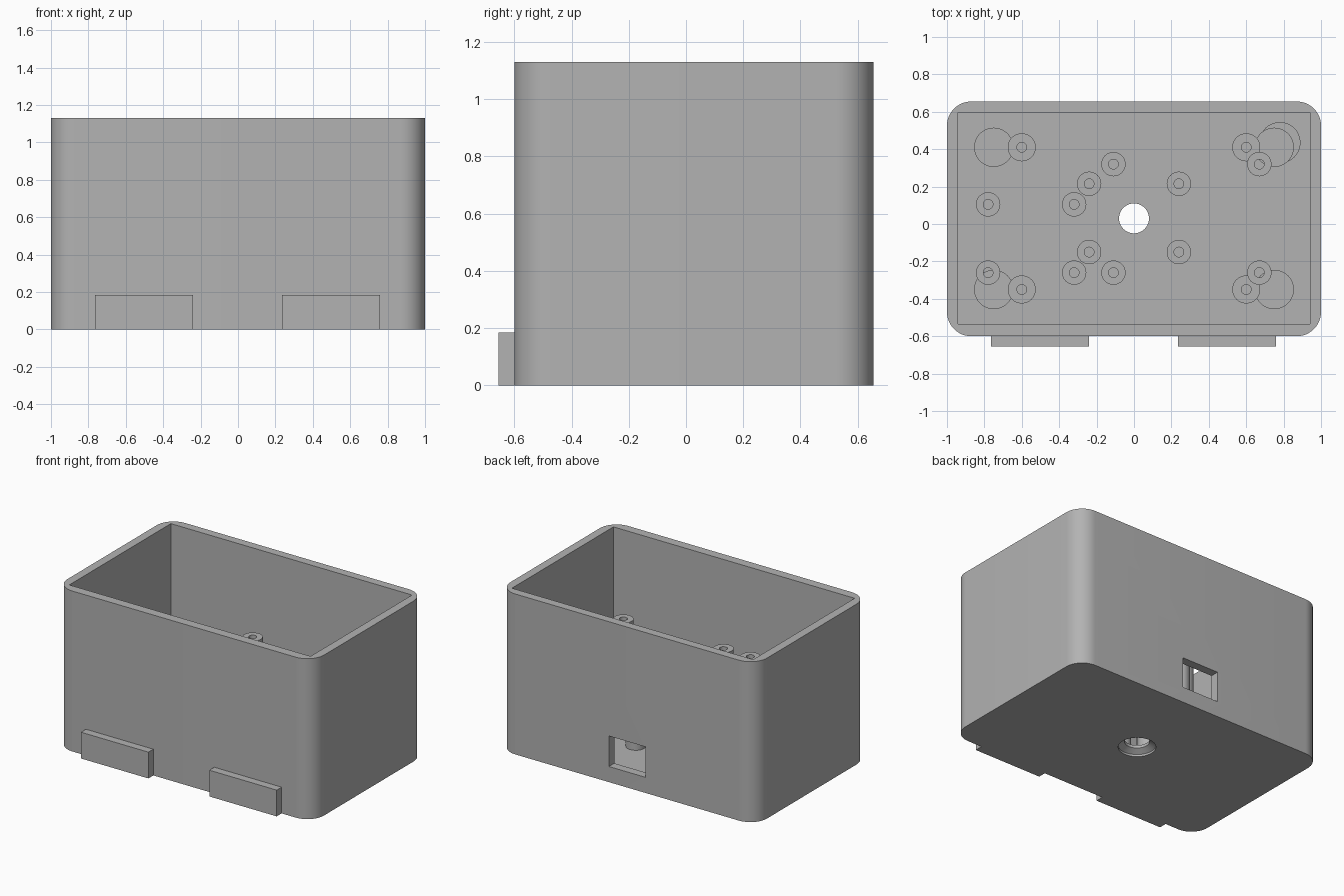
import bpy, bmesh, math

if "Cube" in bpy.data.objects:
    bpy.data.objects.remove(bpy.data.objects["Cube"], do_unlink=True)

grey = bpy.data.materials.new("plain_grey")
grey.use_nodes = True
grey.diffuse_color = (0.45, 0.45, 0.45, 1)
grey.node_tree.nodes["Principled BSDF"].inputs["Base Color"].default_value = grey.diffuse_color

HEIGHT = 1.13
FLOOR = 0.06
MID_Y = 0.03


def finish(name, bm, smooth=True):
    bmesh.ops.recalc_face_normals(bm, faces=bm.faces)
    mesh = bpy.data.meshes.new(name)
    bm.to_mesh(mesh)
    bm.free()
    mesh.materials.append(grey)
    obj = bpy.data.objects.new(name, mesh)
    bpy.context.collection.objects.link(obj)
    if smooth:
        smooth_by_angle(obj)
    return obj


def select(obj):
    bpy.ops.object.select_all(action='DESELECT')
    obj.select_set(True)
    bpy.context.view_layer.objects.active = obj


def smooth_by_angle(obj):
    select(obj)
    bpy.ops.object.shade_smooth_by_angle(angle=math.radians(30))


def block(name, x, y, z, radius=0):
    """Box from (min, max) pairs, with optional rounded upright edges."""
    bm = bmesh.new()
    bmesh.ops.create_cube(bm, size=1)
    for v in bm.verts:
        v.co = [lo if c < 0 else hi for c, (lo, hi) in zip(v.co, (x, y, z))]
    if radius:
        upright = [e for e in bm.edges
                   if abs(e.verts[0].co.z - e.verts[1].co.z) > 0.01]
        bmesh.ops.bevel(bm, geom=upright, offset=radius, segments=12,
                        profile=0.5, affect='EDGES')
    return finish(name, bm, smooth=False)


def lathe(name, x, y, profile, steps=40):
    """Revolve (radius, height) points about an upright axis at x, y."""
    bm = bmesh.new()
    verts = [bm.verts.new((x + r, y, z)) for r, z in profile]
    edges = [bm.edges.new(pair) for pair in zip(verts, verts[1:])]
    bmesh.ops.spin(bm, geom=verts + edges, cent=(x, y, 0), axis=(0, 0, 1),
                   angle=2 * math.pi, steps=steps)
    bmesh.ops.remove_doubles(bm, verts=bm.verts, dist=0.0005)
    return finish(name, bm)


def cut(target, cutter):
    cutter.hide_render = True
    mod = target.modifiers.new("cut", 'BOOLEAN')
    mod.operation = 'DIFFERENCE'
    mod.solver = 'EXACT'
    mod.object = cutter
    select(target)
    bpy.ops.object.modifier_apply(modifier=mod.name)
    bpy.data.objects.remove(cutter, do_unlink=True)


# Open-topped case with rounded outer corners and a square-cornered cavity
case = block("case", (-1, 1), (-0.6, 0.655), (0, HEIGHT), 0.13)
cut(case, block("cavity", (-0.94, 0.94), (-0.535, 0.595), (FLOOR, HEIGHT + 0.1)))

# Cable window in the back wall
cut(case, block("window", (-0.142, 0.142), (0.5, 0.75), (0.11, 0.325)))

# Countersunk hole through the floor
cut(case, lathe("floor_hole", 0, MID_Y, [
    (0, -0.05), (0.12, -0.05), (0.12, 0.015), (0.08, 0.04), (0.08, 0.1), (0, 0.1)]))
smooth_by_angle(case)

# Two tabs low on the front wall
for side, x in (("right", (-0.765, -0.24)), ("left", (0.235, 0.76))):
    block(side + "_front_tab", x, (-0.655, -0.59), (0, 0.185))


def standoffs(name, xs, ys, radius, top):
    """Four hollow screw posts on a rectangular pattern."""
    for x in xs:
        for y in ys:
            lathe(name, x, y, [(radius, FLOOR - 0.02), (radius, top),
                               (0.026, top), (0.026, FLOOR + 0.005),
                               (0, FLOOR + 0.005)], 32)


# Screw posts for the four mounting patterns
standoffs("wide_board_post", (-0.11, 0.67), (-0.26, 0.32), 0.065, 0.66)
standoffs("side_board_post", (-0.78, -0.32), (-0.26, 0.105), 0.065, 0.66)
standoffs("centre_board_post", (-0.24, 0.24), (-0.15, 0.215), 0.065, 0.36)
standoffs("corner_board_post", (-0.6, 0.6), (-0.35, 0.41), 0.075, 0.25)

# Low round pads near the corners
pads = [(x, y, 0.105, 0.1) for x in (-0.75, 0.75) for y in (-0.35, 0.41)]
pads.append((0.78, 0.435, 0.11, 0.09))
for x, y, r, top in pads:
    lathe("corner_pad", x, y, [(r, FLOOR - 0.02), (r, top), (0, top)])
